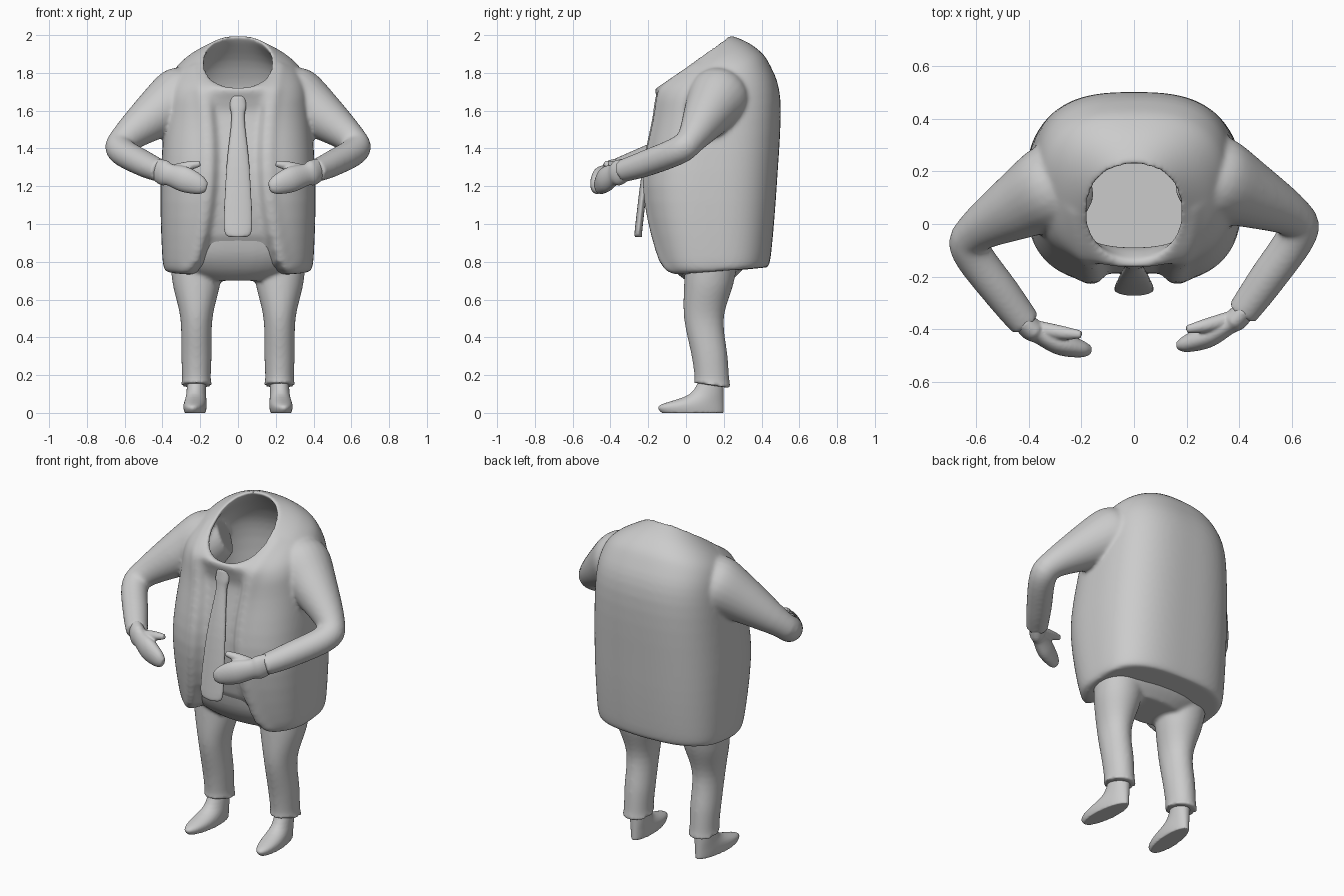
import bpy, bmesh, math
from mathutils import Vector

if "Cube" in bpy.data.objects:
    bpy.data.objects.remove(bpy.data.objects["Cube"])

grey = bpy.data.materials.new("clay_grey")
grey.use_nodes = True
colour = (0.6, 0.6, 0.6, 1)
grey.diffuse_color = colour
grey.node_tree.nodes["Principled BSDF"].inputs["Base Color"].default_value = colour

STEPS = 5


def spline(keys):
    """Smoothly interpolated tuples through the key tuples."""
    out = []
    for i in range(len(keys) - 1):
        before, start, end = keys[max(i - 1, 0)], keys[i], keys[i + 1]
        after = keys[min(i + 2, len(keys) - 1)]
        for step in range(STEPS):
            t = step / STEPS
            out.append([q + t / 2 * (r - p + t * (2*p - 5*q + 4*r - w + t * (3*(q - r) + w - p)))
                        for p, q, r, w in zip(before, start, end, after)])
    return out + [list(keys[-1])]


def loft(bm, rings):
    """Skin a list of point rings and cap both ends."""
    rows = [[bm.verts.new(point) for point in ring] for ring in rings]
    count = len(rows[0])
    for low, high in zip(rows, rows[1:]):
        for i in range(count):
            j = (i + 1) % count
            bm.faces.new((low[i], low[j], high[j], high[i]))
    bm.faces.new(rows[0])
    bm.faces.new(rows[-1])


def power(value, exponent):
    return math.copysign(abs(value) ** exponent, value)


def stack(bm, keys, centre=0, count=40, shape=None, turn=0):
    """Level rings given as height, front, back, half width and backward rise.
    Wider rings are squarer."""
    rings = []
    for level, (z, front, back, width, rise) in enumerate(spline(keys)):
        exponent = 2 / (2 + 5 * width * width)
        ring = []
        for i in range(count):
            angle = math.tau * i / count
            along = (1 - power(math.cos(angle), exponent)) / 2
            point = Vector((width * power(math.sin(angle), exponent),
                            front + (back - front) * along, z + rise * along))
            if shape:
                shape(point, level, along)
            point.x += centre - turn * point.y
            ring.append(point)
        rings.append(ring)
    loft(bm, rings)


def tube(bm, keys, side, flat=1, count=24):
    """Ellipses along a path given as x, y, z and radius, for one body side.
    The left arm is carried slightly further back than the right."""
    path = [(Vector((side * x, y + side * x / 20, z)), radius) for x, y, z, radius in spline(keys)]
    rings = []
    for i, (centre, radius) in enumerate(path):
        ahead = path[min(i + 1, len(path) - 1)][0]
        direction = (ahead - path[max(i - 1, 0)][0]).normalized()
        across = direction.cross(Vector((0, 0, 1))).normalized()
        up = across.cross(direction)
        angles = [math.tau * j / count for j in range(count)]
        rings.append([centre + radius * (across * flat * math.cos(a) + up * math.sin(a))
                      for a in angles])
    loft(bm, rings)


def finish(name, bm, voxel, smoothing=5):
    """Blend the overlapping lofts into one smooth skin."""
    bmesh.ops.recalc_face_normals(bm, faces=bm.faces[:])
    mesh = bpy.data.meshes.new(name)
    bm.to_mesh(mesh)
    bm.free()
    mesh.materials.append(grey)
    mesh.shade_smooth()
    ob = bpy.data.objects.new(name, mesh)
    bpy.context.collection.objects.link(ob)
    blend = ob.modifiers.new("blend", 'REMESH')
    blend.mode, blend.voxel_size, blend.use_smooth_shade = 'VOXEL', voxel, True
    soften = ob.modifiers.new("soften", 'SMOOTH')
    soften.factor, soften.iterations = 0.5, smoothing


# Jacket shell from hem to collar, and the same rings inset for the hollow inside
shell = [
    (0.73, -0.1, 0.43, 0.38, 0.04),
    (0.8, -0.16, 0.45, 0.4, 0.04),
    (1.2, -0.23, 0.48, 0.41, 0),
    (1.55, -0.18, 0.5, 0.385, 0.1),
    (1.65, -0.17, 0.44, 0.36, 0.2),
    (1.7, -0.17, 0.36, 0.3, 0.24),
    (1.72, -0.16, 0.26, 0.21, 0.27),
]


def inset(ring, gap):
    z, front, back, width, rise = ring
    return z - gap / 4, front + gap, back - gap, width - gap, rise


def open_front(point, level, along):
    """Set back the strip between the lapels, deepest at the hem, and raise the lapel edges."""
    collar = (len(shell) - 1) * STEPS
    if level >= collar or along > 0.5:
        return
    edge = 0.14 + (point.z - 1.35) ** 2 / 4 + max(0, 0.8 - point.z) / 2
    beyond = edge - abs(point.x)
    blend = min(max(beyond / 0.05, 0), 1)
    fade = min(max((1.72 - point.z) * 8, 0), 1)
    depth = 0.04 + max(0, 0.95 - point.z) / 3
    point.y += depth * fade * blend * blend * (3 - 2 * blend)
    point.y -= 0.01 * math.exp(-(beyond / 0.03 + 1) ** 2)


bm = bmesh.new()
hollow = [inset(shell[-1], 0.03)] + [inset(ring, 0.08) for ring in shell[-3:1:-1]]
stack(bm, shell + hollow, count=200, shape=open_front)

# Sleeves bent at the elbow
for side in (1, -1):
    tube(bm, [
        (0.22, 0.2, 1.71, 0.12),
        (0.3, 0.16, 1.67, 0.165),
        (0.42, 0.1, 1.59, 0.135),
        (0.6, 0, 1.45, 0.08),
        (0.62, -0.07, 1.39, 0.075),
        (0.5, -0.24, 1.32, 0.07),
        (0.41, -0.36, 1.28, 0.06),
    ], side)
finish("jacket", bm, 0.01, smoothing=12)

# Trousers: hips and both legs blended together, with a turned cuff
bm = bmesh.new()
stack(bm, [
    (0.7, 0, 0.24, 0.22, 0),
    (0.76, -0.07, 0.3, 0.31, 0),
    (0.85, -0.12, 0.35, 0.36, 0),
    (1, -0.15, 0.4, 0.35, 0),
])
for side in (1, -1):
    stack(bm, [
        (0.82, 0, 0.28, 0.14, 0),
        (0.68, -0.01, 0.25, 0.125, 0),
        (0.5, -0.01, 0.2, 0.085, 0),
        (0.3, 0.03, 0.22, 0.08, 0),
        (0.19, 0.045, 0.23, 0.076, -0.02),
        (0.16, 0.04, 0.24, 0.084, -0.03),
    ], centre=side * 0.22)
finish("trousers", bm, 0.01, smoothing=8)

for side, label in ((1, "left"), (-1, "right")):
    # Shoe with a rounded toe, turned slightly outwards
    bm = bmesh.new()
    stack(bm, [
        (0, -0.13, 0.2, 0.055, 0),
        (0.04, -0.14, 0.2, 0.06, 0),
        (0.1, 0.02, 0.2, 0.052, 0),
        (0.2, 0.08, 0.2, 0.05, 0),
    ], centre=side * 0.23, turn=side * 0.08)
    finish(label + "_shoe", bm, 0.006)

    # Mitten hand with a shirt cuff, and its thumb
    bm = bmesh.new()
    tube(bm, [
        (0.43, -0.34, 1.29, 0.06),
        (0.39, -0.38, 1.27, 0.068),
        (0.36, -0.4, 1.26, 0.058),
        (0.28, -0.44, 1.235, 0.068),
        (0.2, -0.465, 1.205, 0.05),
        (0.165, -0.47, 1.195, 0.025),
    ], side, flat=0.65)
    tube(bm, [
        (0.36, -0.38, 1.28, 0.03),
        (0.27, -0.4, 1.305, 0.026),
        (0.2, -0.41, 1.32, 0.015),
    ], side)
    finish(label + "_hand", bm, 0.006)

# Necktie hanging over the shirt, with a small knot
bm = bmesh.new()
path = [(0.93, -0.25, 0.04), (0.98, -0.25, 0.076), (1.3, -0.21, 0.062),
        (1.55, -0.16, 0.036), (1.62, -0.15, 0.044), (1.68, -0.14, 0.038)]
stack(bm, [(z, y - 0.02, y + 0.02, width, 0) for z, y, width in path])
finish("necktie", bm, 0.006)
